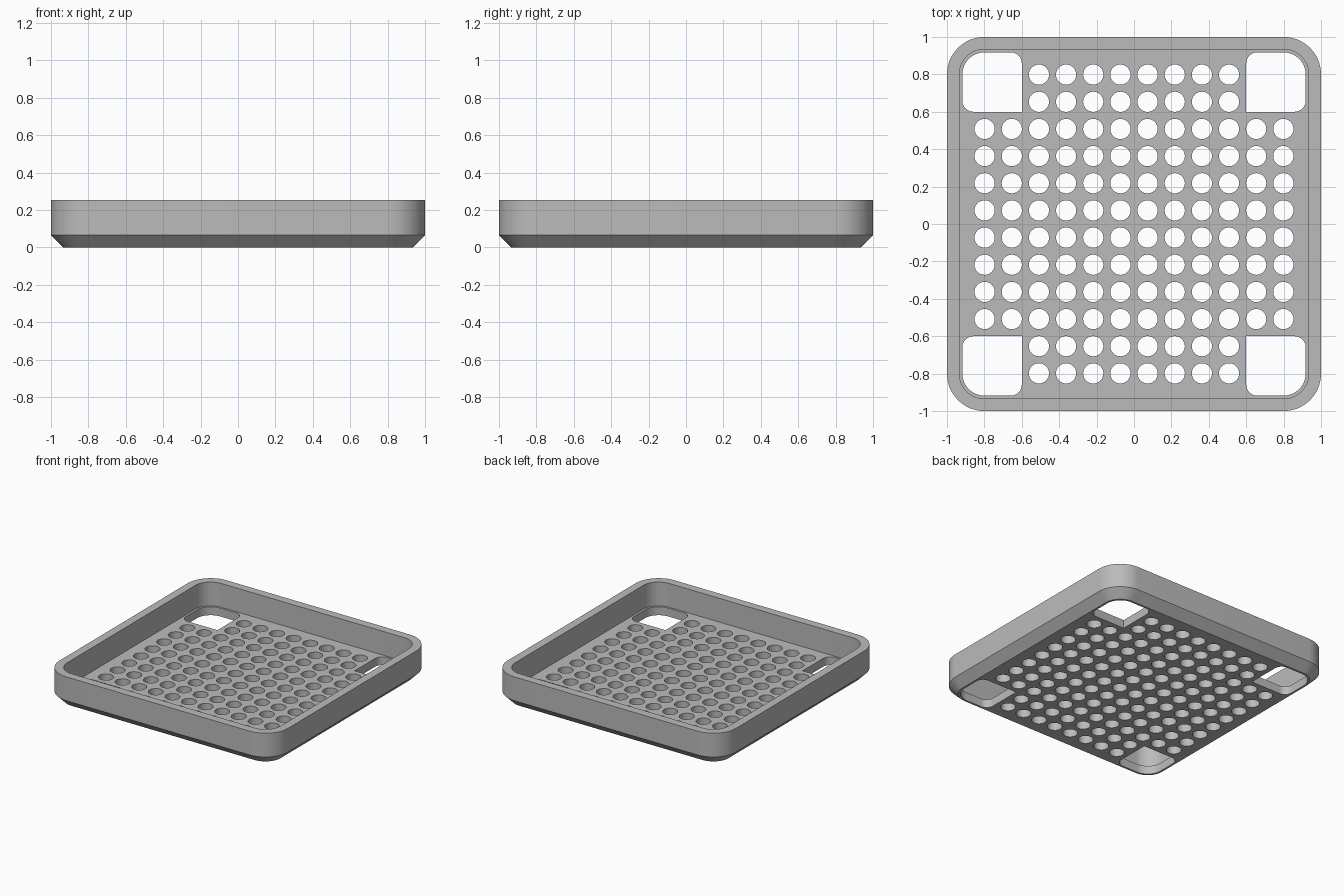
import bpy
import bmesh
from math import cos, sin, pi

if "Cube" in bpy.data.objects:
    bpy.data.objects.remove(bpy.data.objects["Cube"])

HEIGHT, WALL, RADIUS = 0.254, 0.066, 0.2
SEGMENTS = 16


def rounded_rect(cx, cy, half, radii):
    """Outline of a square; radii run anticlockwise from the +x +y corner."""
    points = []
    for i, (sx, sy) in enumerate([(1, 1), (-1, 1), (-1, -1), (1, -1)]):
        r = radii[i]
        steps = SEGMENTS if r else 0
        for k in range(steps + 1):
            a = pi / 2 * (i + k / max(steps, 1))
            points.append((cx + sx * (half - r) + r * cos(a),
                           cy + sy * (half - r) + r * sin(a)))
    return points


def loft(bm, rings):
    """Closed solid through (outline, height) rings with equal point counts."""
    loops = [[bm.verts.new((x, y, z)) for x, y in pts] for pts, z in rings]
    n = len(loops[0])
    for low, high in zip(loops, loops[1:]):
        for i in range(n):
            j = (i + 1) % n
            bm.faces.new((low[i], low[j], high[j], high[i]))
    bm.faces.new(loops[0][::-1])
    bm.faces.new(loops[-1])


def make_object(name, bm):
    bmesh.ops.recalc_face_normals(bm, faces=bm.faces)
    mesh = bpy.data.meshes.new(name)
    bm.to_mesh(mesh)
    bm.free()
    obj = bpy.data.objects.new(name, mesh)
    bpy.context.collection.objects.link(obj)
    return obj


# Tray shell: chamfered base, upright wall, rim, then down to the floor
outer = rounded_rect(0, 0, 1, [RADIUS] * 4)
inner = rounded_rect(0, 0, 1 - WALL, [RADIUS - WALL] * 4)
bm = bmesh.new()
loft(bm, [(inner, 0), (outer, WALL), (outer, HEIGHT), (inner, HEIGHT), (inner, WALL)])
tray = make_object("perforated_tray", bm)

# Cutters: a grid of drain holes that skips the corners
bm = bmesh.new()
COUNT, PITCH, HOLE = 12, 0.1452, 0.054
for col in range(COUNT):
    for row in range(COUNT):
        if min(col, COUNT - 1 - col) < 2 and min(row, COUNT - 1 - row) < 2:
            continue
        x, y = ((n - (COUNT - 1) / 2) * PITCH for n in (col, row))
        circle = [(x + HOLE * cos(2 * pi * k / 32), y + HOLE * sin(2 * pi * k / 32))
                  for k in range(32)]
        loft(bm, [(circle, -0.05), (circle, WALL + 0.05)])

# Cutters: corner openings, widest curve outward and a sharp corner inward
for i, (sx, sy) in enumerate([(1, 1), (-1, 1), (-1, -1), (1, -1)]):
    radii = [0.06] * 4
    radii[i], radii[(i + 2) % 4] = 0.12, 0
    opening = rounded_rect(sx * 0.759, sy * 0.759, 0.159, radii)
    loft(bm, [(opening, -0.05), (opening, WALL + 0.05)])
cutters = make_object("hole_cutters", bm)
cutters.hide_render = True

# Cut the holes and drop the cutters
bpy.context.view_layer.objects.active = tray
tray.select_set(True)
cut = tray.modifiers.new("holes", 'BOOLEAN')
cut.operation, cut.solver, cut.object = 'DIFFERENCE', 'EXACT', cutters
bpy.ops.object.modifier_apply(modifier=cut.name)
bpy.data.objects.remove(cutters)

# Single grey finish
grey = bpy.data.materials.new("grey")
grey.use_nodes = True
color = (0.5, 0.5, 0.5, 1)
grey.diffuse_color = color
grey.node_tree.nodes["Principled BSDF"].inputs["Base Color"].default_value = color
tray.data.materials.clear()
tray.data.materials.append(grey)
bpy.ops.object.shade_smooth_by_angle(angle=pi / 6)
